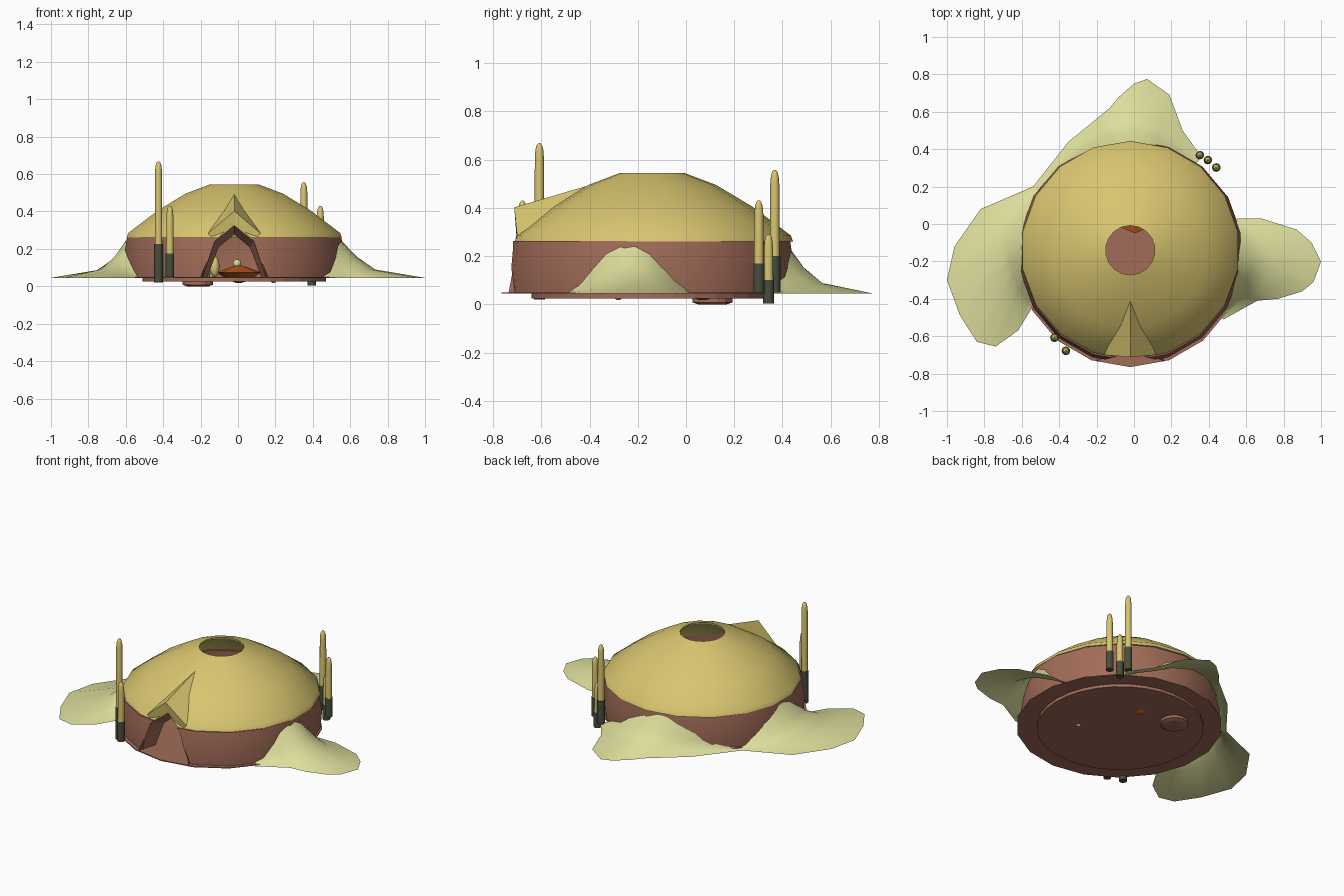
import bpy, bmesh, math
from mathutils import Vector

if "Cube" in bpy.data.objects:
    bpy.data.objects.remove(bpy.data.objects["Cube"])

CX, CY, SIDES = -0.02, -0.15, 18


def mat(name, c):
    m = bpy.data.materials.new(name)
    m.diffuse_color = (*c, 1)
    m.use_nodes = True
    m.node_tree.nodes["Principled BSDF"].inputs["Base Color"].default_value = m.diffuse_color
    return m


GOLD = mat("straw gold", (0.69, 0.56, 0.16))
CLAY = mat("clay brown", (0.36, 0.15, 0.098))
SAND = mat("pale green sand", (0.72, 0.73, 0.33))
DARK = mat("dark grey green", (0.065, 0.075, 0.045))
EMBER = mat("burnt orange", (0.5, 0.1, 0.012))


def make(name, verts, faces, material, smooth=None):
    me = bpy.data.meshes.new(name)
    me.from_pydata([tuple(v) for v in verts], [], faces)
    bm = bmesh.new()
    bm.from_mesh(me)
    bmesh.ops.remove_doubles(bm, verts=bm.verts, dist=1e-5)
    bmesh.ops.recalc_face_normals(bm, faces=bm.faces)
    bm.to_mesh(me)
    bm.free()
    me.materials.append(material)
    ob = bpy.data.objects.new(name, me)
    bpy.context.collection.objects.link(ob)
    if smooth:
        shade(ob, smooth)
    return ob


def shade(ob, angle):
    bpy.ops.object.select_all(action='DESELECT')
    ob.select_set(True)
    bpy.context.view_layer.objects.active = ob
    bpy.ops.object.shade_smooth_by_angle(angle=math.radians(angle))


def lathe(name, profile, material, center=(0, 0), n=SIDES, closed=False, smooth=None):
    """Spin (radius, z) points; closed joins the last point back to the first."""
    k = len(profile)
    verts = []
    for i in range(n):
        a = -math.pi / 2 + i * 2 * math.pi / n
        for r, z in profile:
            verts.append((center[0] + r * math.cos(a), center[1] + r * math.sin(a), z))
    faces = []
    for i in range(n):
        a, b = i * k, ((i + 1) % n) * k
        for j in range(k if closed else k - 1):
            j2 = (j + 1) % k
            faces.append((a + j, b + j, b + j2, a + j2))
    if not closed:
        faces.append([i * k for i in range(n)])
        faces.append([i * k + k - 1 for i in range(n)])
    return make(name, verts, faces, material, smooth)


def cut(ob, cutter):
    md = ob.modifiers.new("door_cut", 'BOOLEAN')
    md.operation = 'DIFFERENCE'
    md.solver = 'EXACT'
    md.object = cutter
    dg = bpy.context.evaluated_depsgraph_get()
    me = bpy.data.meshes.new_from_object(ob.evaluated_get(dg))
    ob.modifiers.clear()
    ob.data = me


# Hollow wall and roof shells
wall = lathe("wall", [(0.59, 0.05), (0.598, 0.15), (0.582, 0.262),
                      (0.57, 0.262), (0.586, 0.15), (0.578, 0.05)],
             CLAY, (CX, CY), closed=True)
roof = lathe("roof", [(0.584, 0.26), (0.575, 0.285), (0.415, 0.405), (0.265, 0.495), (0.132, 0.545),
                      (0.132, 0.535), (0.262, 0.485), (0.41, 0.395), (0.563, 0.28), (0.572, 0.26)],
             GOLD, (CX, CY + 0.01), closed=True)

# Pointed doorway cut through both
tri = [(-0.175, 0.03), (0.175, 0.03), (0.105, 0.24), (0, 0.345), (-0.105, 0.24)]
cv = [(CX + x, y, z) for y in (-0.9, -0.5) for x, z in tri]
cf = [(0, 1, 2, 3, 4), (9, 8, 7, 6, 5)] + [(i, (i + 1) % 5, (i + 1) % 5 + 5, i + 5) for i in range(5)]
cutter = make("door_cutter", cv, cf, CLAY)
cut(wall, cutter)
cut(roof, cutter)
bpy.data.objects.remove(cutter)
shade(wall, 32)
shade(roof, 38)

# Gold hood over the door
P = lambda x, y, z: Vector((CX + x, y, z))
hv = [P(0, -0.40, 0.494), P(0, -0.712, 0.402), P(-0.14, -0.70, 0.283), P(0.14, -0.70, 0.283),
      P(0, -0.69, 0.325), P(-0.105, -0.70, 0.24), P(0.105, -0.70, 0.24)]
make("door_hood", hv, [(0, 1, 2), (0, 3, 1), (1, 4, 5, 2), (1, 3, 6, 4)], GOLD)

# Sloping brown reveal inside the doorway
outer = [(-0.18, -0.735, 0.05), (-0.105, -0.70, 0.24), (0, -0.69, 0.325), (0.105, -0.70, 0.24), (0.18, -0.735, 0.05)]
inner = [(x * 0.8, -0.61, 0.05 + (z - 0.05) * 0.83) for x, y, z in outer]
make("door_reveal", [P(*v) for v in outer + inner],
     [(i, i + 1, i + 6, i + 5) for i in range(4)], CLAY)

# Floor slab and lower footing
lathe("floor", [(0.605, 0.044), (0.605, 0.05)], CLAY, (CX, CY - 0.01))
lathe("footing", [(0.49, 0.025), (0.49, 0.046)], CLAY, (CX, CY), 32)


# Sand drifts: a sheet from the wall falling to a free outline
def drift(name, outline, height):
    a0 = math.atan2(outline[0][1] - CY, outline[0][0] - CX)
    a1 = math.atan2(outline[-1][1] - CY, outline[-1][0] - CX)
    d = (a1 - a0 + math.pi) % (2 * math.pi) - math.pi
    n, rows, verts = len(outline), 4, []
    for i, (x, y) in enumerate(outline):
        t = i / (n - 1)
        a = a0 + d * t
        h = height * math.sin(math.pi * t) ** 1.3
        wx, wy = CX + 0.58 * math.cos(a), CY + 0.58 * math.sin(a)
        for s, f in ((0, 1.05), (0.18, 0.6), (0.4, 0.24), (1, 0)):
            verts.append((wx + (x - wx) * s, wy + (y - wy) * s, 0.045 + h * f))
    faces = [(i * rows + j, i * rows + j + 1, (i + 1) * rows + j + 1, (i + 1) * rows + j)
             for i in range(n - 1) for j in range(rows - 1)]
    make(name, verts, faces, SAND, 45)


drift("sand_drift_right", [(0.56, 0.03), (0.68, 0.03), (0.87, -0.03), (0.95, -0.1), (1.0, -0.2),
                           (0.96, -0.31), (0.9, -0.36), (0.77, -0.4), (0.66, -0.41), (0.48, -0.51)], 0.19)
drift("sand_drift_left", [(-0.54, 0.2), (-0.82, 0.08), (-0.96, -0.12), (-1.0, -0.3), (-0.93, -0.49),
                          (-0.84, -0.63), (-0.74, -0.655), (-0.62, -0.57), (-0.54, -0.44)], 0.19)
drift("sand_drift_back", [(-0.54, 0.2), (-0.35, 0.44), (-0.13, 0.62), (-0.08, 0.68), (0, 0.75),
                          (0.07, 0.775), (0.19, 0.69), (0.26, 0.5), (0.36, 0.36)], 0.19)

# Slim poles: dark sleeve below, gold rounded rod above
for i, (x, y, z0, zm, z1) in enumerate([(-0.425, -0.608, 0.02, 0.225, 0.668), (-0.364, -0.678, 0.05, 0.175, 0.43),
                                        (0.352, 0.368, 0.05, 0.2, 0.557), (0.395, 0.342, 0.004, 0.1, 0.29),
                                        (0.44, 0.302, 0.05, 0.17, 0.43)]):
    lathe(f"pole_sleeve_{i}", [(0.023, z0), (0.023, zm)], DARK, (x, y), 12, smooth=40)
    lathe(f"pole_rod_{i}", [(0.02, zm - 0.01), (0.019, z1 - 0.06), (0.016, z1 - 0.025),
                            (0.011, z1 - 0.008), (0.004, z1)], GOLD, (x, y), 12, smooth=40)

# Things inside: stool, fire dish and small vessels
lathe("stool", [(0.06, 0.0), (0.083, 0.008), (0.083, 0.03), (0.075, 0.065)], CLAY, (-0.215, 0.11), 14)
lathe("fire_dish", [(0.015, 0.018), (0.06, 0.035), (0.12, 0.075), (0.05, 0.1), (0.015, 0.11)],
      EMBER, (0.005, 0.07), 8)


def ball(name, loc, r, tall, material):
    prof = [(r * math.sin(t * math.pi / 8) + 1e-4, loc[2] - tall * math.cos(t * math.pi / 8)) for t in range(9)]
    lathe(name, prof, material, loc[:2], 12, smooth=60)


ball("pale_orb", (-0.005, 0.07, 0.122), 0.022, 0.022, SAND)
ball("gold_flask", (-0.125, 0.06, 0.105), 0.026, 0.055, GOLD)
ball("small_orb", (-0.15, 0.09, 0.045), 0.018, 0.025, SAND)
ball("floor_knob", (0.19, -0.28, 0.035), 0.018, 0.018, SAND)
